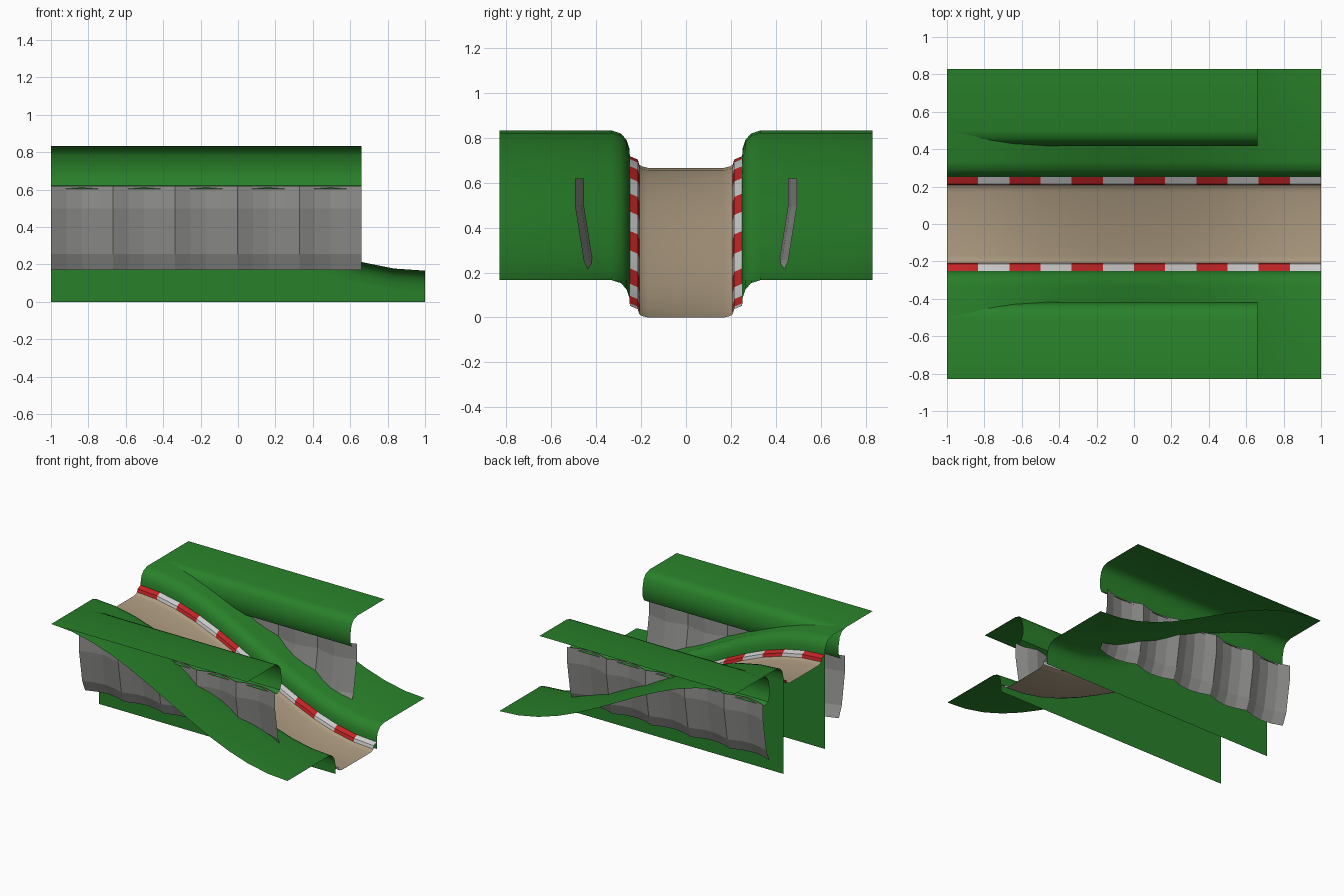
import bpy, math

if "Cube" in bpy.data.objects:
    bpy.data.objects.remove(bpy.data.objects["Cube"])


def material(name, color):
    m = bpy.data.materials.new(name)
    m.diffuse_color = (*color, 1)
    m.use_nodes = True
    m.node_tree.nodes["Principled BSDF"].inputs["Base Color"].default_value = m.diffuse_color
    return m


GREEN = material("grass_green", (0.022, 0.22, 0.023))
TAN = material("road_tan", (0.42, 0.33, 0.22))
RED = material("curb_red", (0.55, 0.018, 0.02))
WHITE = material("curb_white", (0.62, 0.62, 0.62))
GREY = material("cliff_grey", (0.28, 0.28, 0.27))


def road_z(x):
    return (1 + math.cos(math.pi * (x + 1) / 2)) / 3


def sheet(name, xs, section, mats, mirror=True, angle=40):
    """Sweep a cross-section along x; section(x) returns (y, z) points."""
    rows = [section(x) for x in xs]
    n = len(rows[0])
    verts = [(x, y, z) for x, row in zip(xs, rows) for y, z in row]
    faces = [(i * n + j, (i + 1) * n + j, (i + 1) * n + j + 1, i * n + j + 1)
             for i in range(len(xs) - 1) for j in range(n - 1)]
    me = bpy.data.meshes.new(name)
    me.from_pydata(verts, [], faces)
    ob = bpy.data.objects.new(name, me)
    bpy.context.collection.objects.link(ob)
    for m in mats:
        me.materials.append(m)
    for k, p in enumerate(me.polygons):
        p.material_index = (k // (n - 1)) % len(mats)
    bpy.ops.object.select_all(action='DESELECT')
    ob.select_set(True)
    bpy.context.view_layer.objects.active = ob
    if angle:
        bpy.ops.object.shade_smooth_by_angle(angle=math.radians(angle))
    if mirror:
        mod = ob.modifiers.new("mirror", 'MIRROR')
        mod.use_axis = (False, True, False)
        mod.use_mirror_merge = False
    return ob


def follow(profile):
    return lambda x: [(y, z + road_z(x)) for y, z in profile]


ramp_x = [-1 + i / 6 for i in range(13)]

# Road surface with slightly raised edges
half = [(0.17, 0), (0.198, 0.007), (0.208, 0.014)]
road = [(-y, z) for y, z in reversed(half)] + half
sheet("road", ramp_x, follow(road), [TAN], mirror=False)

# Striped curbs, alternating by segment
sheet("curb", ramp_x, follow([(0.208, 0.014), (0.215, 0.037), (0.25, 0.052)]),
      [RED, WHITE], angle=30)

# Grass bank following the ramp
sheet("grass_bank", ramp_x,
      follow([(0.25, 0.052), (0.253, 0.09), (0.265, 0.125), (0.29, 0.153),
              (0.333, 0.167), (0.83, 0.167)]), [GREEN])

# Vertical walls below the bank, down to the ground
sheet("side_wall", ramp_x, lambda x: [(0.25, road_z(x) + 0.052), (0.25, 0)], [GREEN])

# High plateau with a rolled overhanging lip
lip = [(0.472, 0.603), (0.435, 0.622), (0.417, 0.665), (0.417, 0.72), (0.43, 0.785),
       (0.457, 0.82), (0.5, 0.833), (0.83, 0.833)]
sheet("plateau", [-1, 0.66], lambda x: lip, [GREEN])

# Rippled rock cliff under the lip
cliff_x = [-1 + 1.66 * i / 20 for i in range(21)]
cliff = [(0.40, 0.17), (0.436, 0.255), (0.475, 0.5), (0.475, 0.62)]


def cliff_section(x):
    i = round((x + 1) / 1.66 * 20)
    d = (0.02, -0.008, -0.02, -0.008)[i % 4]
    return [(y + d, z) for y, z in cliff]


sheet("cliff", cliff_x, cliff_section, [GREY], angle=0)
